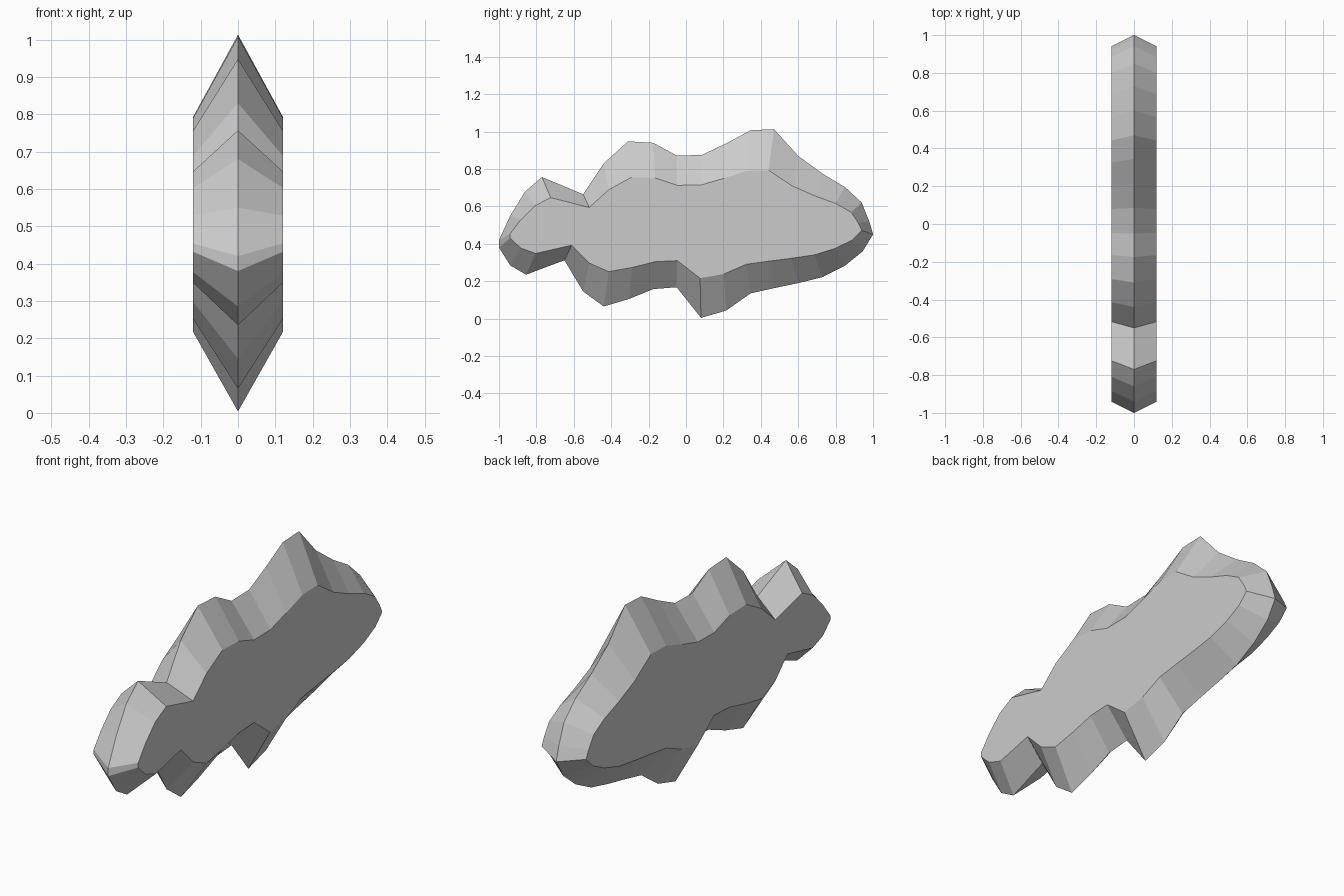
import bpy
import bmesh

if "Cube" in bpy.data.objects:
    bpy.data.objects.remove(bpy.data.objects["Cube"])

# Rim silhouette in the side plane (y, z), clockwise from the left end
RIM = [(-1.0, .42), (-.94, .55), (-.86, .68), (-.77, .757), (-.55, .665), (-.44, .83),
       (-.31, .948), (-.175, .94), (-.05, .872), (.085, .875), (.215, .937), (.345, 1.007),
       (.47, 1.013), (.6, .87), (.73, .775), (.85, .703), (.94, .62), (.98, .52),
       (1.0, .45), (.945, .36), (.85, .283), (.73, .222), (.6, .19), (.475, .164),
       (.345, .135), (.215, .043), (.08, .004), (-.05, .168), (-.175, .158), (-.305, .105),
       (-.44, .065), (-.55, .145), (-.65, .312), (-.855, .235), (-.94, .285), (-1.0, .38)]
HALF_WIDTH = 0.12
INSET_Y, INSET_Z, MID_Z = 0.94, 0.572, 0.5  # flat sides are a scaled copy of the rim


def ring(bm, x, sy, sz):
    return [bm.verts.new((x, y * sy, MID_Z + (z - MID_Z) * sz)) for y, z in RIM]


def bridge(bm, a, b):
    n = len(a)
    for i in range(n):
        j = (i + 1) % n
        bm.faces.new((a[i], a[j], b[j], b[i]))


# Flat body with both sides bevelled out to a sharp central rim
bm = bmesh.new()
rim = ring(bm, 0, 1, 1)
for side in (-1, 1):
    inner = ring(bm, side * HALF_WIDTH, INSET_Y, INSET_Z)
    bridge(bm, rim, inner)
    bm.faces.new(inner)
bmesh.ops.recalc_face_normals(bm, faces=bm.faces)

mesh = bpy.data.meshes.new("bevelled_body")
bm.to_mesh(mesh)
bm.free()
body = bpy.data.objects.new("bevelled_body", mesh)
bpy.context.collection.objects.link(body)
